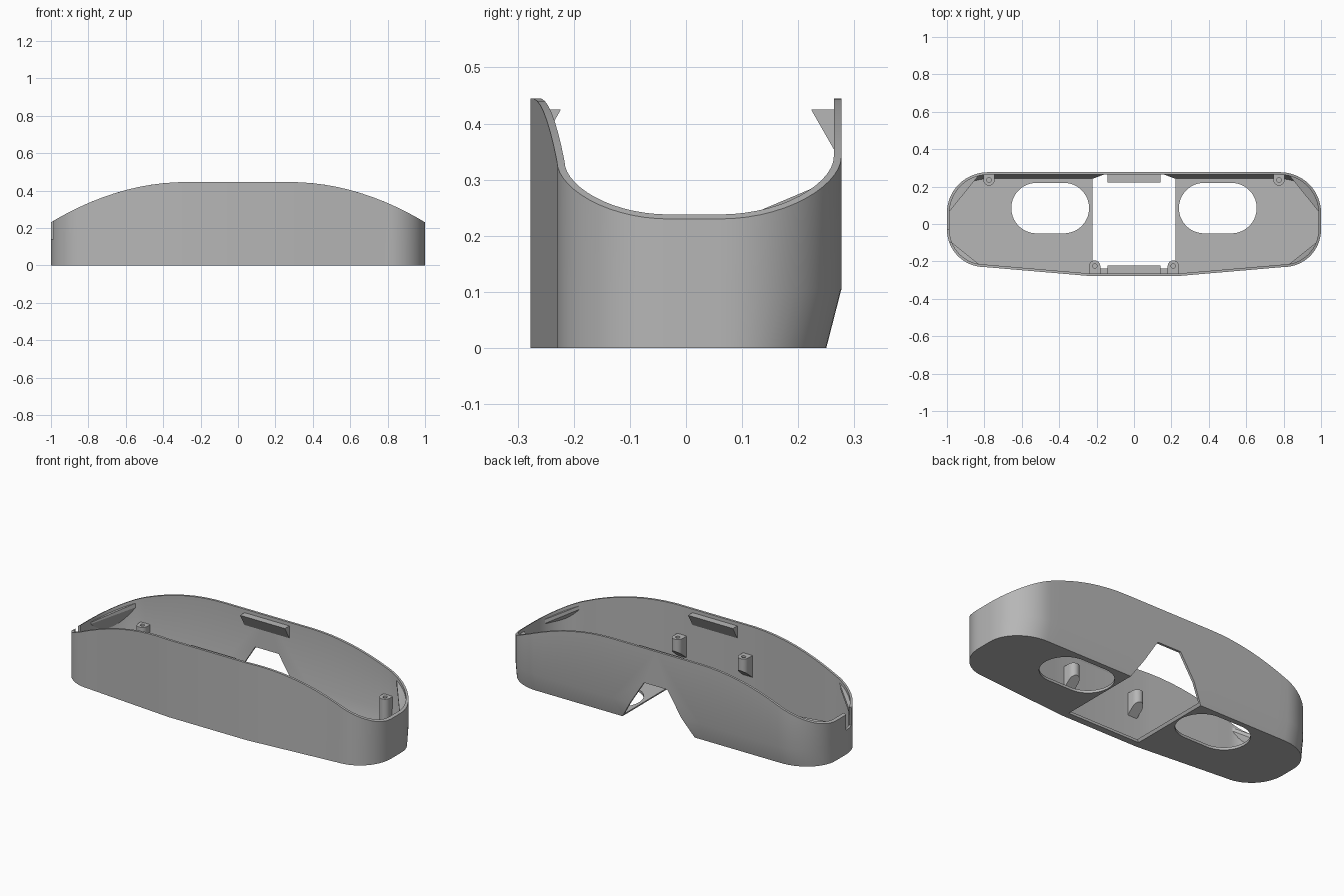
import bpy, bmesh, math
from mathutils import Vector

cube = bpy.data.objects.get("Cube")
if cube:
    bpy.data.objects.remove(cube, do_unlink=True)

grey = bpy.data.materials.new("plain grey")
grey.use_nodes = True
COLOUR = (0.47, 0.47, 0.47, 1)
grey.diffuse_color = COLOUR
grey.node_tree.nodes["Principled BSDF"].inputs["Base Color"].default_value = COLOUR

WALL = 0.0135
FLOOR = 0.015
BEND = 0.105     # height where the back wall starts leaning inward


def finish(name, bm):
    bmesh.ops.recalc_face_normals(bm, faces=bm.faces)
    mesh = bpy.data.meshes.new(name)
    bm.to_mesh(mesh)
    bm.free()
    ob = bpy.data.objects.new(name, mesh)
    bpy.context.collection.objects.link(ob)
    mesh.materials.append(grey)
    return ob


def hull(name, points):
    bm = bmesh.new()
    for p in points:
        bm.verts.new(p)
    res = bmesh.ops.convex_hull(bm, input=bm.verts)
    loose = [v for v in bm.verts if not v.link_faces]
    bmesh.ops.delete(bm, geom=loose, context='VERTS')
    return finish(name, bm)


def cut(ob, cutter):
    cutter.hide_render = True
    mod = ob.modifiers.new("cut", 'BOOLEAN')
    mod.operation = 'DIFFERENCE'
    mod.solver = 'EXACT'
    mod.object = cutter
    select(ob)
    bpy.ops.object.modifier_apply(modifier=mod.name)
    bpy.data.objects.remove(cutter, do_unlink=True)


def select(ob):
    bpy.ops.object.select_all(action='DESELECT')
    ob.select_set(True)
    bpy.context.view_layer.objects.active = ob


def smooth(ob):
    select(ob)
    bpy.ops.object.shade_smooth_by_angle(angle=math.radians(30))


def rim(x):
    t = max(0, abs(x) - 0.28) / 0.72
    return 0.445 - 0.215 * min(t, 1) ** 2


def lean(y, z):
    # back wall moves inward below the bend
    k = max(0, min(1, (y - 0.08) / 0.197))
    return y - 0.027 * k * max(0, 1 - z / BEND)


# Outline of one half, from the front middle round to the back middle
half = [(0, -0.277), (0.25, -0.277)]
half += [(0.25 + 0.55 * i / 8, -0.277 + 0.047 * i / 8) for i in range(1, 8)]
half += [(0.80 + 0.2 * math.cos(a), -0.03 + 0.2 * math.sin(a))
         for a in (math.radians(-90 + 90 * i / 14) for i in range(15))]
half += [(0.78 + 0.22 * math.cos(a), 0.06 + 0.217 * math.sin(a))
         for a in (math.radians(90 * i / 14) for i in range(15))]
half += [(0.78 - 0.5 * i / 8, 0.277) for i in range(1, 9)] + [(0, 0.277)]
outer = half + [(-x, y) for x, y in reversed(half[1:-1])]


def inset(path, d):
    out = []
    for i, p in enumerate(path):
        t = Vector(path[(i + 1) % len(path)]) - Vector(path[i - 1])
        t.normalize()
        out.append((p[0] - t.y * d, p[1] + t.x * d))
    return out


inner = inset(outer, WALL)

# Shell: outer wall, rim, inner wall and floor as stacked rings
bm = bmesh.new()
rings = []
for path, level in ((outer, 0), (outer, BEND), (outer, None),
                    (inner, None), (inner, BEND), (inner, FLOOR)):
    ring = []
    for x, y in path:
        z = rim(x) if level is None else level
        ring.append(bm.verts.new((x, lean(y, z), z)))
    rings.append(ring)
n = len(outer)
for a, b in zip(rings, rings[1:]):
    for i in range(n):
        j = (i + 1) % n
        bm.faces.new((a[i], a[j], b[j], b[i]))
bm.faces.new(rings[0])
bm.faces.new(rings[-1])
shell = finish("shell", bm)

# Oval eye openings in the floor
for side in (-1, 1):
    pts = []
    for i in range(48):
        a = 2 * math.pi * (i + 0.5) / 48
        shift = 0.073 if math.cos(a) > 0 else -0.073
        x = side * 0.448 + shift + 0.135 * math.cos(a)
        y = 0.085 + 0.135 * math.sin(a)
        pts += [(x, y, -0.05), (x, y, 0.05)]
    cut(shell, hull("eye_cutter", pts))

# Nose opening through the floor and the back wall
cut(shell, hull("nose_cutter", [(s * x, y, z) for s in (-1, 1) for y in (-0.238, 0.4)
                                for x, z in ((0.262, -0.05), (0.075, 0.245))]))

# Cable slot in the right end
cut(shell, hull("slot_cutter", [(x, y, z) for x in (-1.1, -0.978)
                                for y in (-0.1, -0.03) for z in (0.14, 0.4)]))
smooth(shell)

# Clip tabs inside the front and back walls
for name, s in (("front_tab", -1), ("back_tab", 1)):
    hull(name, [(x, s * y, z) for x in (-0.143, 0.143)
                for y, z in ((0.223, 0.425), (0.268, 0.425), (0.268, 0.346))])


# Screw posts that run into the wall, with a blind hole on top
def post(name, x, y, s, top, bottom):
    r = 0.03
    plan = [(x + r * math.cos(a), y - s * r * math.sin(a))
            for a in (math.pi * i / 14 for i in range(15))]
    plan += [(x - r, s * 0.268), (x + r, s * 0.268)]
    ob = hull(name, [(px, py, top) for px, py in plan] + [bottom(px, py) for px, py in plan])
    hole = [(x + 0.012 * math.cos(a), y + 0.012 * math.sin(a), z)
            for a in (2 * math.pi * i / 20 for i in range(20))
            for z in (top - 0.06, top + 0.05)]
    cut(ob, hull("hole_cutter", hole))
    smooth(ob)


for side, s in (("left", 1), ("right", -1)):
    post("front_post_" + side, s * 0.21, -0.225, -1, 0.28,
         lambda x, y: (x, y, 0.21 - 0.06 * (-0.195 - y) / 0.073))
    post("back_post_" + side, s * 0.775, 0.235, 1, 0.195,
         lambda x, y: (x, min(y, 0.24), 0.008))


# Gussets across the inner corners, tapering down into the wall
middle = inset(outer, WALL * 0.6)
for where, lo, hi in (("front", (0.80, -0.22), (0.98, -0.11)),
                      ("back", (0.82, 0.25), (0.985, 0.06))):
    y_low, y_high = sorted((lo[1], hi[1]))
    arc = [p for p in middle if p[0] >= lo[0] and y_low - 0.02 <= p[1] <= y_high + 0.02]
    normal = Vector((hi[1] - lo[1], lo[0] - hi[0])).normalized()
    for side, s in (("left", 1), ("right", -1)):
        pts = []
        for x, y in arc:
            depth = abs((Vector((x, y)) - Vector(lo)).dot(normal))
            top = rim(x) - 0.02
            pts += [(s * x, y, top), (s * x, y, top - 1.7 * depth)]
        hull(where + "_gusset_" + side, pts)
